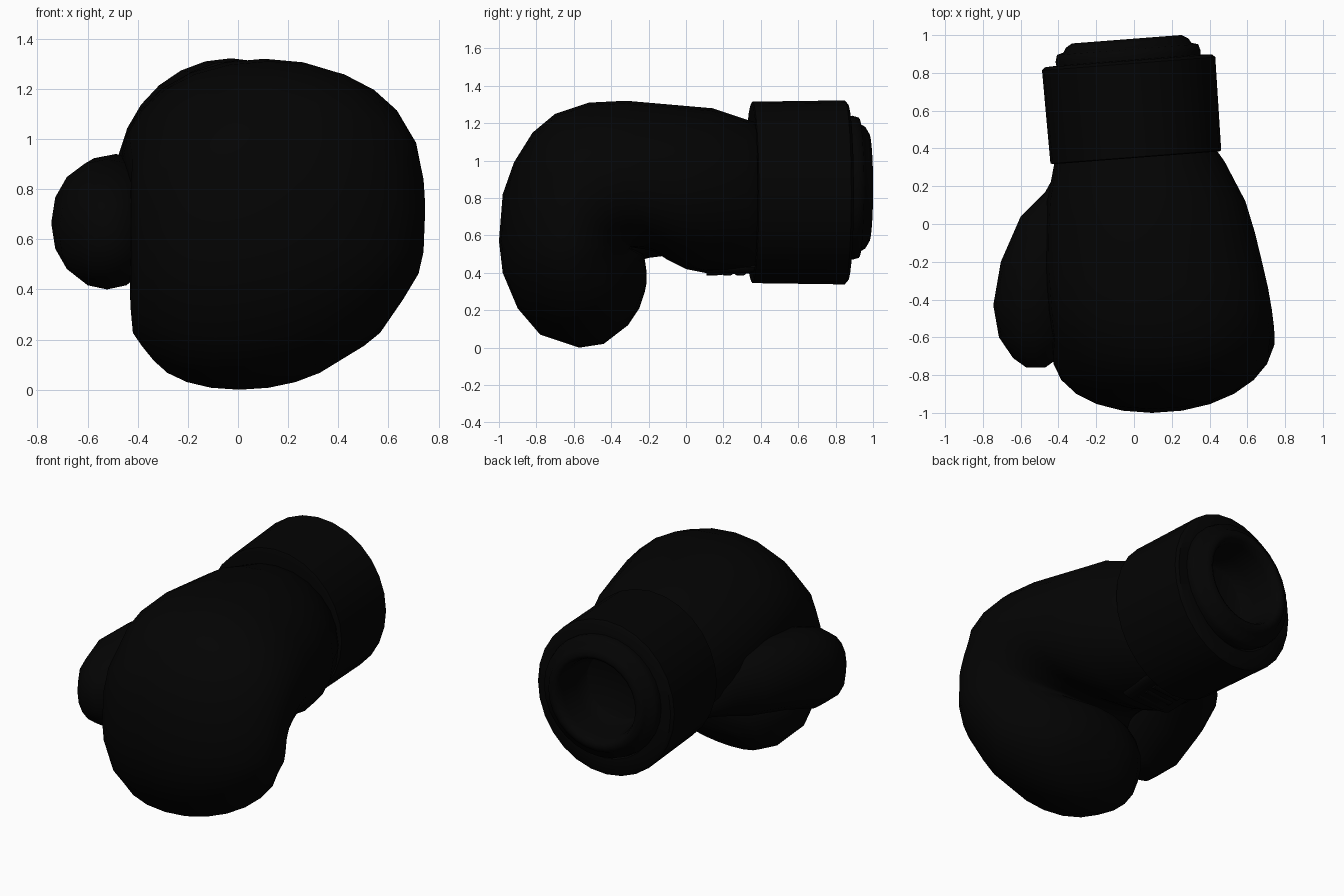
import bpy, bmesh
from math import sin, cos, pi, copysign, radians
from mathutils import Vector, Matrix

if "Cube" in bpy.data.objects:
    bpy.data.objects.remove(bpy.data.objects["Cube"])

black = bpy.data.materials.new("black_leather")
black.diffuse_color = (0.001, 0.001, 0.001, 1)
black.use_nodes = True
black.node_tree.nodes["Principled BSDF"].inputs["Base Color"].default_value = black.diffuse_color


def skin(name, rings, angle=60):
    """Bridge a list of point loops into a closed smooth surface."""
    bm = bmesh.new()
    loops = [[bm.verts.new(p) for p in ring] for ring in rings]
    n = len(loops[0])
    for a, b in zip(loops, loops[1:]):
        for i in range(n):
            j = (i + 1) % n
            bm.faces.new((a[i], a[j], b[j], b[i]))
    bm.faces.new(loops[0][::-1])
    bm.faces.new(loops[-1])
    bmesh.ops.recalc_face_normals(bm, faces=bm.faces)
    me = bpy.data.meshes.new(name)
    bm.to_mesh(me)
    bm.free()
    ob = bpy.data.objects.new(name, me)
    bpy.context.collection.objects.link(ob)
    me.materials.append(black)
    bpy.ops.object.select_all(action='DESELECT')
    ob.select_set(True)
    bpy.context.view_layer.objects.active = ob
    bpy.ops.object.shade_smooth_by_angle(angle=radians(angle))
    return ob


def section(outer, inner, x0, x1, n=24, power=1.0, skew=0.0):
    """Rounded cross-section between two (y, z) points and two x limits."""
    o, i = Vector((0, *outer)), Vector((0, *inner))
    mid, half = (o + i) / 2, (o - i) / 2
    pts = []
    for k in range(n):
        t = 2 * pi * k / n
        c, s = (copysign(abs(f) ** power, f) for f in (cos(t), sin(t)))
        x = (x0 + x1) / 2 + c * (x1 - x0) / 2 + skew * max(s, 0)
        pts.append(mid + half * s + Vector((x, 0, 0)))
    return pts


# Curled hand: outer (y, z), inner (y, z), x limits, from wrist to fingertips
hand = [
    ((0.50, 1.17), (0.50, 0.45), -0.38, 0.36),
    ((0.32, 1.22), (0.34, 0.41), -0.42, 0.48),
    ((0.14, 1.28), (0.10, 0.40), -0.46, 0.59),
    ((-0.09, 1.30), (0.00, 0.42), -0.47, 0.64),
    ((-0.32, 1.32), (-0.10, 0.47), -0.47, 0.68),
    ((-0.52, 1.31), (-0.16, 0.51), -0.46, 0.71),
    ((-0.70, 1.25), (-0.21, 0.525), -0.45, 0.73),
    ((-0.82, 1.15), (-0.25, 0.53), -0.44, 0.74),
    ((-0.92, 0.99), (-0.28, 0.535), -0.43, 0.745),
    ((-0.98, 0.82), (-0.29, 0.535), -0.43, 0.745),
    ((-1.00, 0.57), (-0.29, 0.53), -0.43, 0.74),
    ((-0.98, 0.40), (-0.28, 0.525), -0.43, 0.72),
    ((-0.90, 0.21), (-0.26, 0.515), -0.43, 0.66),
    ((-0.78, 0.07), (-0.23, 0.50), -0.42, 0.60),
    ((-0.57, 0.00), (-0.22, 0.47), -0.36, 0.49),
    ((-0.44, 0.02), (-0.21, 0.40), -0.29, 0.38),
    ((-0.31, 0.12), (-0.21, 0.35), -0.18, 0.26),
    ((-0.25, 0.21), (-0.22, 0.30), -0.06, 0.14),
]
skin("glove_hand", [section(*s, power=0.97, skew=-0.06 if s[0][1] < 1.1 else 0) for s in hand], 80)

# Thumb: y, bottom z, top z, x limits
thumb = [
    (0.33, 0.57, 0.78, -0.38, -0.20),
    (0.17, 0.53, 0.86, -0.47, -0.15),
    (0.04, 0.51, 0.91, -0.60, -0.20),
    (-0.20, 0.48, 0.94, -0.705, -0.27),
    (-0.43, 0.41, 0.92, -0.745, -0.30),
    (-0.60, 0.40, 0.86, -0.715, -0.33),
    (-0.71, 0.47, 0.78, -0.64, -0.40),
    (-0.76, 0.56, 0.70, -0.57, -0.47),
]
skin("glove_thumb", [section((y, b), (y, t), x0, x1, 16, 0.95) for y, b, t, x0, x1 in thumb], 80)


def lathe(name, profile, origin, x_scale, n=28, angle=40):
    """Revolve (radius, distance) points round the slightly turned wrist axis."""
    turn = Matrix.Translation(origin) @ Matrix.Rotation(radians(4.4), 4, 'Z')
    return skin(name, [[turn @ Vector((x_scale * r * cos(2 * pi * k / n), d, r * sin(2 * pi * k / n)))
                        for k in range(n)] for r, d in profile], angle)


# Wrist cuff with an open end
lathe("wrist_cuff", [(0.30, 0.02), (0.47, 0.0), (0.485, 0.005), (0.492, 0.50), (0.475, 0.515),
                     (0.38, 0.52), (0.32, 0.46), (0.20, 0.30)],
      (0.01, 0.35, 0.83), 0.935)

# Padded lining rolled out of the cuff, with the hand opening
lathe("cuff_lining", [(0.33, 0.35), (0.375, 0.45), (0.385, 0.54), (0.375, 0.575), (0.34, 0.585),
                      (0.325, 0.61), (0.29, 0.63), (0.265, 0.615), (0.25, 0.57), (0.24, 0.44),
                      (0.21, 0.32), (0.08, 0.28)],
      (0.01, 0.35, 0.855), 1.0, angle=70)

# Tongue flap and laces on the palm side of the wrist
tongue = [(y, 0.385 + d, 0.46, -0.18, 0.18) for y, d in ((0.11, 0), (0.25, 0.008), (0.40, 0.015))]
skin("wrist_tongue", [section((y, b), (y, t), x0, x1, 16, 0.7) for y, b, t, x0, x1 in tongue])
for i in range(3):
    y = 0.15 + 0.07 * i
    skin("lace", [[(x, y + 0.02 * cos(k * pi / 4) + 0.1 * x, 0.395 + 0.01 * sin(k * pi / 4))
                   for k in range(8)] for x in (-0.1, 0.1)])
